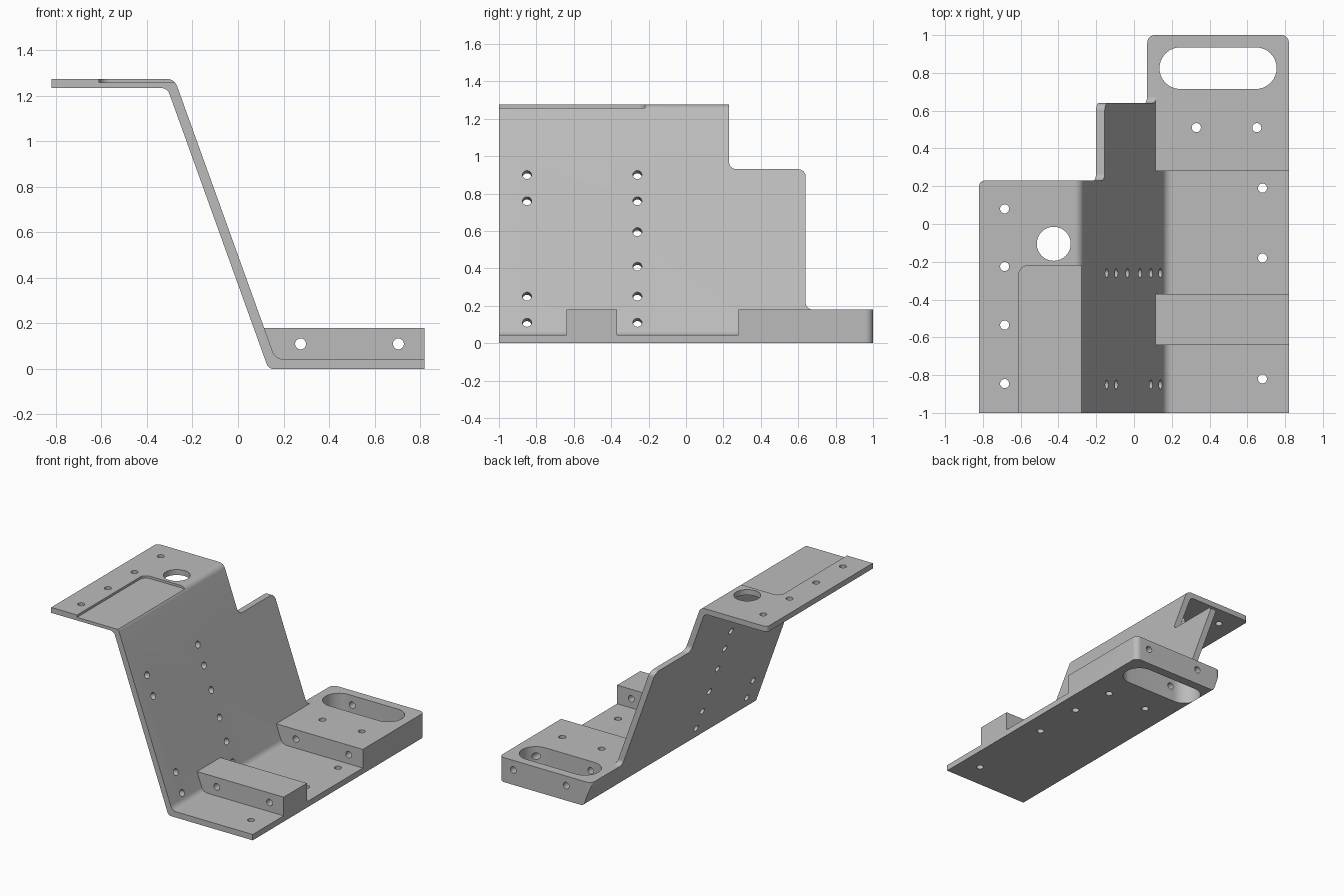
import bpy, bmesh, math
from mathutils import Vector, Matrix

cube = bpy.data.objects.get("Cube")
if cube:
    bpy.data.objects.remove(cube, do_unlink=True)

metal = bpy.data.materials.new("plain grey metal")
GREY = (0.5, 0.5, 0.5, 1)
metal.diffuse_color = GREY
metal.use_nodes = True
metal.node_tree.nodes["Principled BSDF"].inputs["Base Color"].default_value = GREY


def rounded(corners, steps=8):
    """Outline from (a, b, radius) corners, with each corner filleted."""
    out = []
    for i, (a, b, r) in enumerate(corners):
        p = Vector((a, b))
        if r == 0:
            out.append(p)
            continue
        d1 = (Vector(corners[i - 1][:2]) - p).normalized()
        d2 = (Vector(corners[(i + 1) % len(corners)][:2]) - p).normalized()
        half = d1.angle(d2) / 2
        centre = p + (d1 + d2).normalized() * r / math.sin(half)
        t = r / math.tan(half)
        v1, v2 = p + d1 * t - centre, p + d2 * t - centre
        for k in range(steps + 1):
            out.append(centre + v1.lerp(v2, k / steps).normalized() * r)
    return out


def make_object(name, bm):
    bmesh.ops.recalc_face_normals(bm, faces=bm.faces)
    mesh = bpy.data.meshes.new(name)
    bm.to_mesh(mesh)
    bm.free()
    mesh.materials.append(metal)
    ob = bpy.data.objects.new(name, mesh)
    bpy.context.collection.objects.link(ob)
    return ob


def prism(name, corners, axis, lo, hi):
    """Extrude a filleted outline along the given axis."""
    place = {"x": lambda p, t: (t, p.x, p.y),
             "y": lambda p, t: (p.x, t, p.y),
             "z": lambda p, t: (p.x, p.y, t)}[axis]
    pts = rounded(corners)
    bm = bmesh.new()
    low = [bm.verts.new(place(p, lo)) for p in pts]
    high = [bm.verts.new(place(p, hi)) for p in pts]
    bm.faces.new(low)
    bm.faces.new(high)
    for i in range(len(pts)):
        bm.faces.new((low[i - 1], low[i], high[i], high[i - 1]))
    return make_object(name, bm)


def combine(body, tool, operation):
    mod = body.modifiers.new(operation.lower(), "BOOLEAN")
    mod.operation, mod.object, mod.solver = operation, tool, "EXACT"
    bpy.ops.object.select_all(action="DESELECT")
    bpy.context.view_layer.objects.active = body
    body.select_set(True)
    bpy.ops.object.modifier_apply(modifier=mod.name)
    bpy.data.objects.remove(tool, do_unlink=True)


def drill(body, centre, direction, radius, length):
    bm = bmesh.new()
    turn = Vector((0, 0, 1)).rotation_difference(Vector(direction)).to_matrix().to_4x4()
    bmesh.ops.create_cone(bm, cap_ends=True, segments=32, radius1=radius, radius2=radius,
                          depth=length, matrix=Matrix.Translation(centre) @ turn)
    combine(body, make_object("drill", bm), "DIFFERENCE")


LEAN = 0.36


def inner(z):
    """x of the sloping web's inner face at height z."""
    return 0.115 - LEAN * (z - 0.18)


def outer(z):
    return inner(z) - 0.046


# Bent plate: upper flange, sloping web, lower flange
TOP, UNDER, FLOOR, STEP = 1.275, 1.235, 0.043, 0.18
bracket = prism("bracket", [
    (-0.9, UNDER, 0), (-0.9, TOP, 0), (inner(TOP), TOP, 0.05),
    (inner(FLOOR), FLOOR, 0.05), (0.9, FLOOR, 0), (0.9, 0, 0),
    (outer(0), 0, 0.03), (outer(UNDER), UNDER, 0.04)], "y", -1, 1.1)

# Raised blocks on the lower flange
for y0, y1 in ((-0.64, -0.37), (0.28, 1.15)):
    block = prism("block", [(0.15, 0.02, 0), (0.092, STEP, 0),
                            (0.95, STEP, 0), (0.95, 0.02, 0)], "y", y0, y1)
    combine(bracket, block, "UNION")

# Stepped rear edge of the web
combine(bracket, prism("side_outline", [
    (-1.2, -0.2, 0), (1.2, -0.2, 0), (1.2, STEP, 0), (0.64, STEP, 0.035),
    (0.64, 0.93, 0.04), (0.23, 0.93, 0.04), (0.23, 1.5, 0), (-1.2, 1.5, 0)],
    "x", -1.2, 1.2), "INTERSECT")

# Rounded flange corners
combine(bracket, prism("plan_outline", [
    (-0.82, -1.2, 0), (0.82, -1.2, 0), (0.82, 1, 0.04), (0.07, 1, 0.04),
    (0.07, 0.8, 0), (-0.4, 0.8, 0), (-0.4, 0.23, 0), (-0.82, 0.23, 0.03)],
    "z", -0.3, 1.6), "INTERSECT")

# Shallow pocket in the upper flange
combine(bracket, prism("pocket", [
    (-0.61, -1.1, 0), (-0.1, -1.1, 0), (-0.1, -0.22, 0), (-0.61, -0.22, 0.05)],
    "z", 1.258, 1.5), "DIFFERENCE")

# Handle slot in the rear block
combine(bracket, prism("slot", [
    (0.135, 0.715, 0.109), (0.755, 0.715, 0.109),
    (0.755, 0.935, 0.109), (0.135, 0.935, 0.109)], "z", -0.2, 0.4), "DIFFERENCE")

# Screw holes
R = 0.024
UP = (0, 0, 1)
drill(bracket, (-0.425, -0.105, TOP), UP, 0.09, 0.4)
for y in (0.08, -0.225, -0.535, -0.845):
    drill(bracket, (-0.685, y, TOP), UP, R, 0.4)
for x, y in ((0.33, 0.51), (0.65, 0.51), (0.68, 0.19), (0.68, -0.18), (0.68, -0.82)):
    drill(bracket, (x, y, 0.1), UP, R, 0.5)
for x in (0.275, 0.705):
    drill(bracket, (x, 0, 0.11), (0, 1, 0), R, 2.4)
for y, heights in ((-0.85, (0.9, 0.76, 0.25, 0.11)),
                   (-0.26, (0.9, 0.76, 0.595, 0.41, 0.25, 0.11))):
    for z in heights:
        drill(bracket, (inner(z), y, z), (1, 0, LEAN), R, 0.14)

bpy.ops.object.select_all(action="DESELECT")
bracket.select_set(True)
bpy.context.view_layer.objects.active = bracket
bpy.ops.object.shade_smooth_by_angle(angle=math.radians(30))
